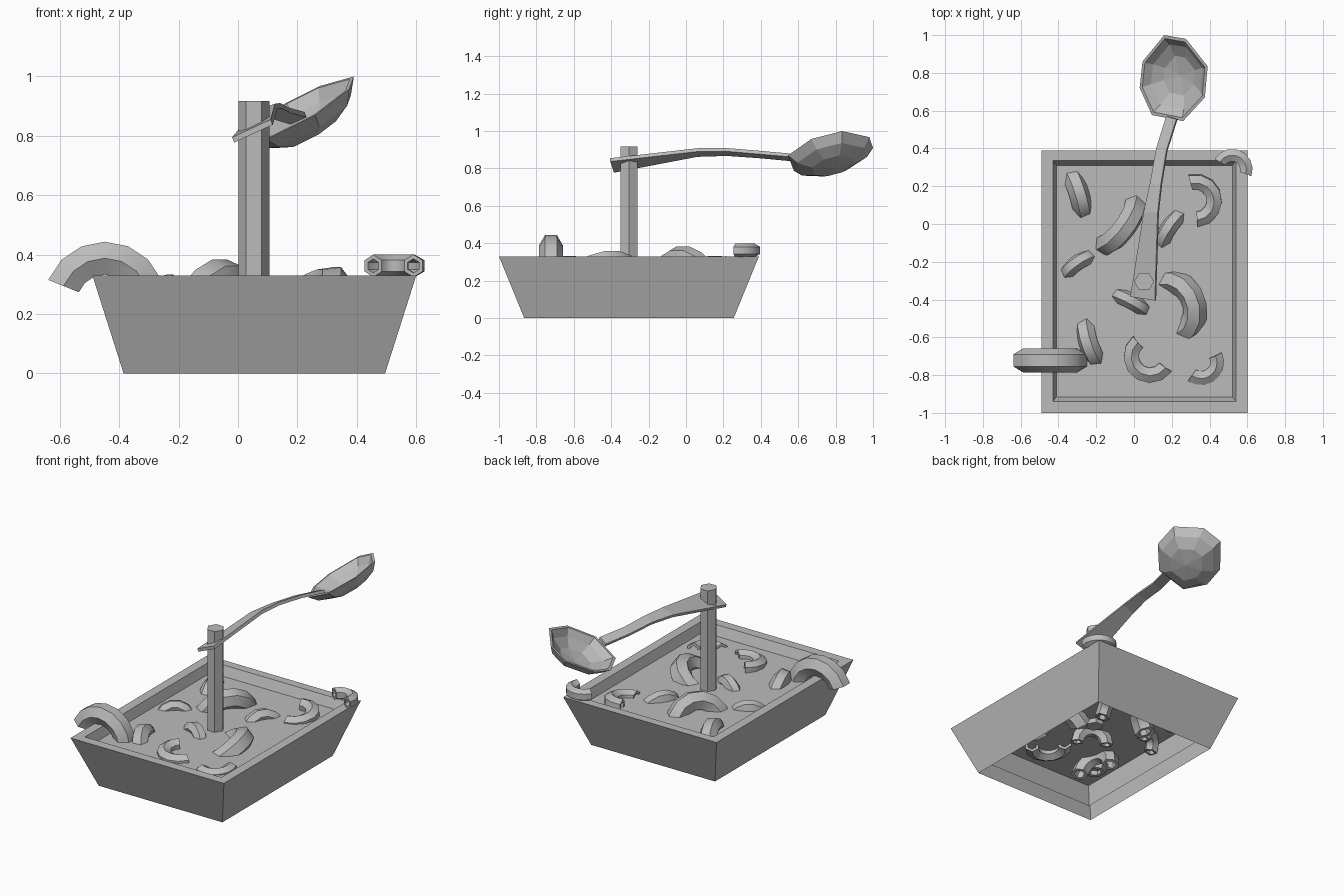
import bpy, math
from mathutils import Vector, Matrix

if "Cube" in bpy.data.objects:
    bpy.data.objects.remove(bpy.data.objects["Cube"])

grey = bpy.data.materials.new("plain_grey")
grey.diffuse_color = (0.5, 0.5, 0.5, 1)
grey.use_nodes = True
grey.node_tree.nodes["Principled BSDF"].inputs["Base Color"].default_value = grey.diffuse_color


def make(name, verts, faces):
    me = bpy.data.meshes.new(name)
    me.from_pydata([tuple(v) for v in verts], [], faces)
    me.materials.append(grey)
    ob = bpy.data.objects.new(name, me)
    bpy.context.collection.objects.link(ob)
    return ob


def bridge(a, b, n):
    """Quads joining two closed loops that start at indices a and b."""
    return [(a + i, a + (i + 1) % n, b + (i + 1) % n, b + i) for i in range(n)]


# Tray: sloped outer wall, flat rim, parallel inner wall, open underneath
def rect(x0, x1, y0, y1, z):
    return [Vector(p) for p in ((x0, y0, z), (x1, y0, z), (x1, y1, z), (x0, y1, z))]


outer_low = rect(-0.385, 0.495, -0.865, 0.255, 0)
outer_top = rect(-0.49, 0.60, -1.0, 0.39, 0.33)
inner_top = rect(-0.43, 0.54, -0.94, 0.335, 0.33)
inner_low = rect(-0.347, 0.457, -0.833, 0.228, 0.07)
make("tray", outer_low + outer_top + inner_top + inner_low,
     bridge(0, 4, 4) + bridge(4, 8, 4) + bridge(8, 12, 4))

# Liquid surface set just below the rim
make("soup_surface", [a.lerp(b, 0.23) for a, b in zip(inner_top, inner_low)], [(0, 1, 2, 3)])

# Six-sided mast
ring = [(0.0535 + 0.0525 * math.cos(math.radians(60 * i)),
         -0.305 + 0.0525 * math.sin(math.radians(60 * i))) for i in range(6)]
make("mast", [(x, y, 0.24) for x, y in ring] + [(x, y, 0.917) for x, y in ring],
     bridge(0, 6, 6) + [tuple(range(5, -1, -1)), tuple(range(6, 12))])

# Spoon handle: rolled, arched strip given as left and right edge points
stations = [((-0.02, -0.385, 0.795), (0.11, -0.405, 0.855)),
            ((0.05, 0.06, 0.88), (0.125, 0.06, 0.908)),
            ((0.085, 0.22, 0.885), (0.142, 0.21, 0.91)),
            ((0.117, 0.40, 0.872), (0.17, 0.385, 0.895)),
            ((0.17, 0.57, 0.856), (0.224, 0.555, 0.88))]
drop = Vector((0.007, 0, -0.018))
verts, faces = [], []
for left, right in stations:
    l, r = Vector(left), Vector(right)
    verts += [l, l + drop, r + drop, r]
for i in range(len(stations) - 1):
    faces += bridge(4 * i, 4 * i + 4, 4)
n = len(verts)
make("spoon_handle", verts, faces + [(3, 2, 1, 0), (n - 4, n - 3, n - 2, n - 1)])

# Spoon bowl: eight-sided faceted dish on a tilted rim plane
rim = [Vector((x, y, 0.617 + 0.54 * x + 0.206 * y)) for x, y in
       ((0.16, 1.0), (0.045, 0.86), (0.03, 0.72), (0.095, 0.577),
        (0.26, 0.545), (0.375, 0.67), (0.39, 0.835), (0.275, 0.98))]
mid = sum(rim, Vector()) / 8
down = Vector((0.54, 0.206, -1)).normalized()


def dish(shrink, lift):
    pts = []
    for scale, depth in ((1, 0), (0.82, 0.05), (0.5, 0.085)):
        pts += [mid + (p - mid) * scale * shrink + down * max(depth - lift, 0) for p in rim]
    return pts + [mid + down * (0.097 - lift)]


outside, inside = dish(1, 0), dish(0.92, 0.012)
faces = bridge(0, 25, 8)
for o in (0, 25):
    f = bridge(o, o + 8, 8) + bridge(o + 8, o + 16, 8)
    f += [(o + 16 + i, o + 16 + (i + 1) % 8, o + 24) for i in range(8)]
    faces += [q[::-1] for q in f] if o == 0 else f
make("spoon_bowl", outside + inside, faces)


# Curved pasta: hollow six-sided tube bent along an arc
def pasta(i, centre, R, r, heading, lean=0, a0=0, a1=180, segs=7):
    m = (Matrix.Translation(centre) @ Matrix.Rotation(math.radians(heading), 4, 'Z')
         @ Matrix.Rotation(math.radians(-lean), 4, 'X'))
    verts, faces = [], []
    for s in range(segs + 1):
        a = math.radians(a0 + (a1 - a0) * s / segs)
        for rad in (r, r * 0.62):
            for k in range(6):
                t = math.radians(90 + 60 * k)
                d = R + rad * math.cos(t)
                verts.append(m @ Vector((d * math.cos(a), rad * math.sin(t), d * math.sin(a))))
    for s in range(segs):
        b = 12 * s
        faces += bridge(b, b + 12, 6) + [q[::-1] for q in bridge(b + 6, b + 18, 6)]
    e = 12 * segs
    faces += [q[::-1] for q in bridge(0, 6, 6)] + bridge(e, e + 6, 6)
    ob = make(f"pasta_{i:02d}", verts, faces)
    bpy.context.view_layer.objects.active = ob
    ob.select_set(True)
    bpy.ops.object.mode_set(mode='EDIT')
    bpy.ops.mesh.select_all(action='SELECT')
    bpy.ops.mesh.normals_make_consistent(inside=False)
    bpy.ops.object.mode_set(mode='OBJECT')
    bpy.ops.object.shade_smooth_by_angle(angle=math.radians(30))
    ob.select_set(False)


# centre, bend radius, tube radius, heading, lean, arc start, arc end
pieces = [
    # hooked over the left edge
    ((-0.448, -0.722, 0.238), 0.15, 0.064, 0, 0, 0, 158),
    # upright, mostly sunk
    ((-0.305, 0.155, 0.18), 0.108, 0.054, -73, 8),
    ((-0.09, 0.005, 0.195), 0.14, 0.062, 53, -20),
    ((0.205, -0.035, 0.185), 0.10, 0.045, 57, 15),
    ((-0.29, -0.225, 0.20), 0.085, 0.042, 35, 15),
    ((-0.02, -0.42, 0.20), 0.09, 0.042, -28, 8),
    ((-0.215, -0.62, 0.18), 0.11, 0.052, -72, -15),
    # leaning and flat
    ((0.21, -0.44, 0.215), 0.14, 0.064, -70, 52),
    ((0.325, 0.125, 0.272), 0.10, 0.046, 0, 82, -85, 105),
    ((0.085, -0.70, 0.272), 0.10, 0.046, 0, 85, 130, 325),
    ((0.355, -0.73, 0.262), 0.085, 0.042, 0, 85, 235, 385),
    # resting on the back right corner
    ((0.52, 0.29, 0.362), 0.075, 0.038, 0, 90, -20, 150),
]
for i, p in enumerate(pieces, 1):
    pasta(i, *p)
